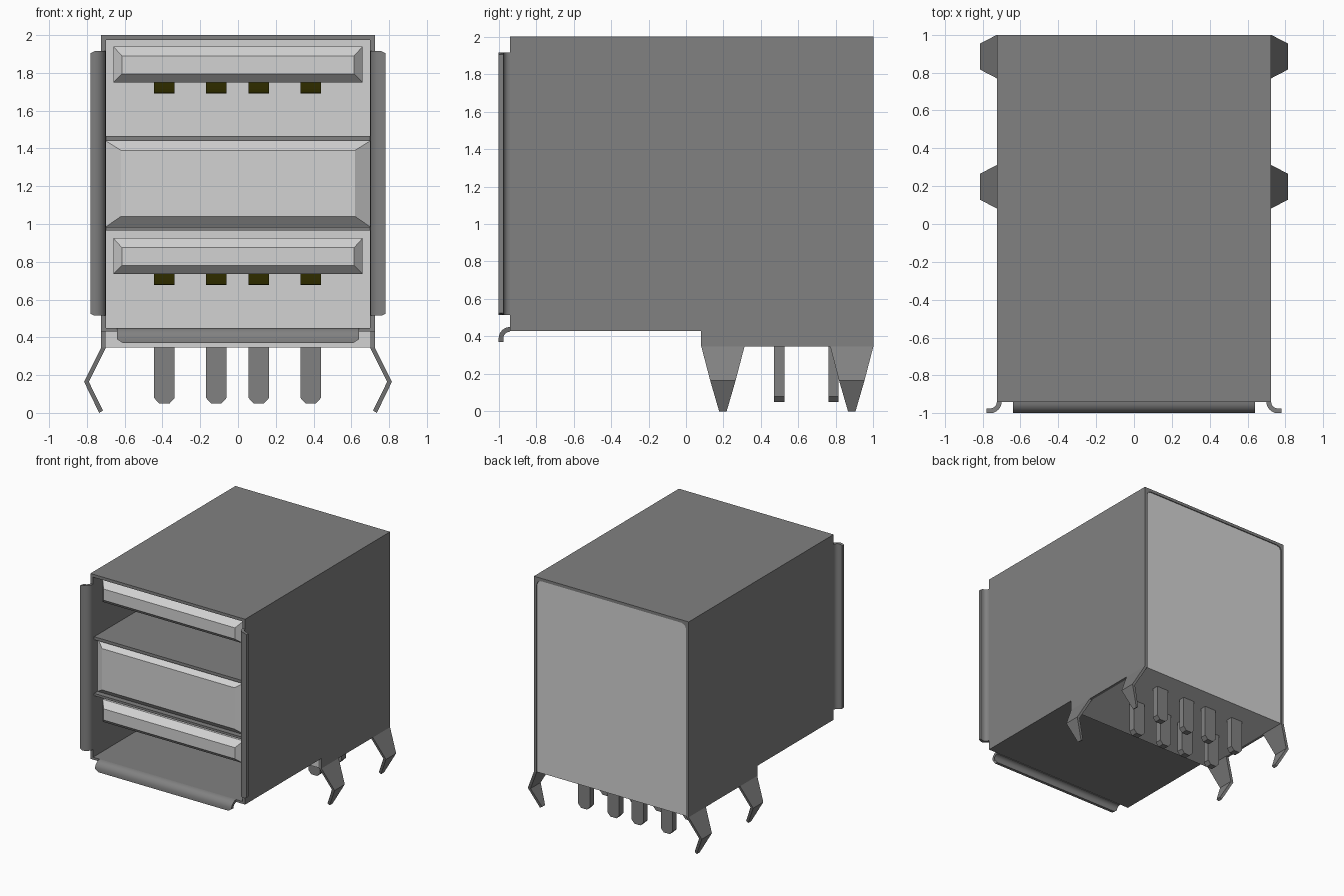
import bpy, bmesh, math
from mathutils import Vector

if "Cube" in bpy.data.objects:
    bpy.data.objects.remove(bpy.data.objects["Cube"], do_unlink=True)


def material(name, rgb):
    m = bpy.data.materials.new(name)
    m.use_nodes = True
    m.diffuse_color = (*rgb, 1)
    m.node_tree.nodes["Principled BSDF"].inputs["Base Color"].default_value = (*rgb, 1)
    return m


METAL = material("grey metal", (0.22, 0.22, 0.22))
PLASTIC = material("white plastic", (0.65, 0.65, 0.65))
GOLD = material("dark gold", (0.2, 0.18, 0.004))


def loft(name, rings, mat, smooth=False):
    """Skin a list of matching point rings and cap both ends."""
    bm = bmesh.new()
    loops = [[bm.verts.new(p) for p in ring] for ring in rings]
    n = len(loops[0])
    for a, b in zip(loops, loops[1:]):
        for i in range(n):
            j = (i + 1) % n
            bm.faces.new((a[i], a[j], b[j], b[i]))
    bm.faces.new(loops[0])
    bm.faces.new(loops[-1])
    bmesh.ops.recalc_face_normals(bm, faces=bm.faces)
    mesh = bpy.data.meshes.new(name)
    bm.to_mesh(mesh)
    bm.free()
    mesh.materials.append(mat)
    obj = bpy.data.objects.new(name, mesh)
    bpy.context.collection.objects.link(obj)
    if smooth:
        bpy.ops.object.select_all(action='DESELECT')
        obj.select_set(True)
        bpy.context.view_layer.objects.active = obj
        bpy.ops.object.shade_smooth_by_angle(angle=math.radians(30))
    return obj


def rect(x0, x1, z0, z1, y):
    return [(x0, y, z0), (x1, y, z0), (x1, y, z1), (x0, y, z1)]


def box(name, x0, x1, y0, y1, z0, z1, mat):
    return loft(name, [rect(x0, x1, z0, z1, y0), rect(x0, x1, z0, z1, y1)], mat)


def prism_x(name, profile, x0, x1, mat, smooth=False):
    """Extrude a (y, z) profile along x."""
    return loft(name, [[(x, y, z) for y, z in profile] for x in (x0, x1)], mat, smooth)


def side_name(s):
    return "left" if s > 0 else "right"


# Shell: stepped side walls, roof and floor
wall = [(-.94, .43), (.08, .43), (.08, .345), (1, .345), (1, 2), (-.94, 2)]
for s in (1, -1):
    prism_x(f"shell_wall_{side_name(s)}", wall, s * .70, s * .725, METAL)
    # Small fillets filling the rear upper corners
    tri = [(s * .70, 1.975), (s * .70, 1.935), (s * .688, 1.963), (s * .66, 1.975)]
    loft(f"rear_fillet_{side_name(s)}", [[(x, y, z) for x, z in tri] for y in (.95, 1)], METAL)
box("shell_roof", -.70, .70, -.94, 1, 1.975, 2, METAL)
box("shell_floor", -.70, .70, -.94, .08, .43, .45, METAL)

# Flared front lips: quarter bend, then a short flat; (forward, outward)
ANG = [math.radians(15 * i) for i in range(7)]
lip = [(.06 * math.sin(a), .06 - .06 * math.cos(a)) for a in ANG]
lip += [(.06, .08), (.035, .08)]
lip += [(.035 * math.sin(a), .06 - .035 * math.cos(a)) for a in reversed(ANG)]


def taper(b, amount):
    return amount if b > .07 else 0


for s in (1, -1):
    rings = [[(s * (.70 + b), -.94 - f, z + d * taper(b, .01)) for f, b in lip]
             for z, d in ((.515, 1), (1.915, -1))]
    loft(f"side_lip_{side_name(s)}", rings, METAL, True)
rings = [[(e * (.64 - taper(b, .03)), -.94 - f, .45 - b) for f, b in lip] for e in (-1, 1)]
loft("bottom_lip", rings, METAL, True)

# Plastic rear housing
box("rear_housing", -.70, .70, .08, .992, .345, 1.975, PLASTIC)

# Centre block between the two ports, with a chamfered nose
loft("centre_block", [rect(-.62, .62, 1.04, 1.39, -.935),
                      rect(-.70, .70, .985, 1.44, -.88),
                      rect(-.70, .70, .985, 1.44, .08)], PLASTIC)
box("upper_divider", -.70, .70, -.925, .08, 1.44, 1.465, METAL)
box("lower_divider", -.70, .70, -.925, .08, .965, .985, METAL)

# Port tongues with bowed spring contacts underneath
COLUMNS = (-.39, -.115, .11, .385)
for label, z in (("upper", 1.75), ("lower", .735)):
    loft(f"{label}_tongue", [rect(-.615, .615, z + .045, z + .14, -.92),
                             rect(-.66, .66, z, z + .19, -.87),
                             rect(-.66, .66, z, z + .19, .08)], PLASTIC)
    bow = [(-.78 + .4 * i / 10, z - .058 * math.sin(math.pi * i / 10)) for i in range(11)]
    bow += [(-.38, z + .01), (-.78, z + .01)]
    for i, x in enumerate(COLUMNS):
        prism_x(f"{label}_contact_{i + 1}", bow, x - .055, x + .055, GOLD)

# Two rows of solder pins with clipped tips
for row, (y0, y1) in (("front", (.47, .525)), ("rear", (.76, .815))):
    for i, x in enumerate(COLUMNS):
        outline = [(x - .055, .36), (x - .055, .08), (x - .028, .05),
                   (x + .028, .05), (x + .055, .08), (x + .055, .36)]
        loft(f"{row}_pin_{i + 1}", [[(px, y, pz) for px, pz in outline] for y in (y0, y1)], METAL)

# Bent, tapering board clips: (inner x, inner z, outer x, outer z, half width)
STATIONS = [(.70, .345, .725, .345, .115), (.79, .165, .815, .165, .068),
            (.715, .012, .735, 0, .02)]
for s in (1, -1):
    for row, yc in (("front", .197), ("rear", .885)):
        rings = [[(s * xi, yc - w, zi), (s * xo, yc - w, zo),
                  (s * xo, yc + w, zo), (s * xi, yc + w, zi)]
                 for xi, zi, xo, zo, w in STATIONS]
        loft(f"{row}_clip_{side_name(s)}", rings, METAL)
